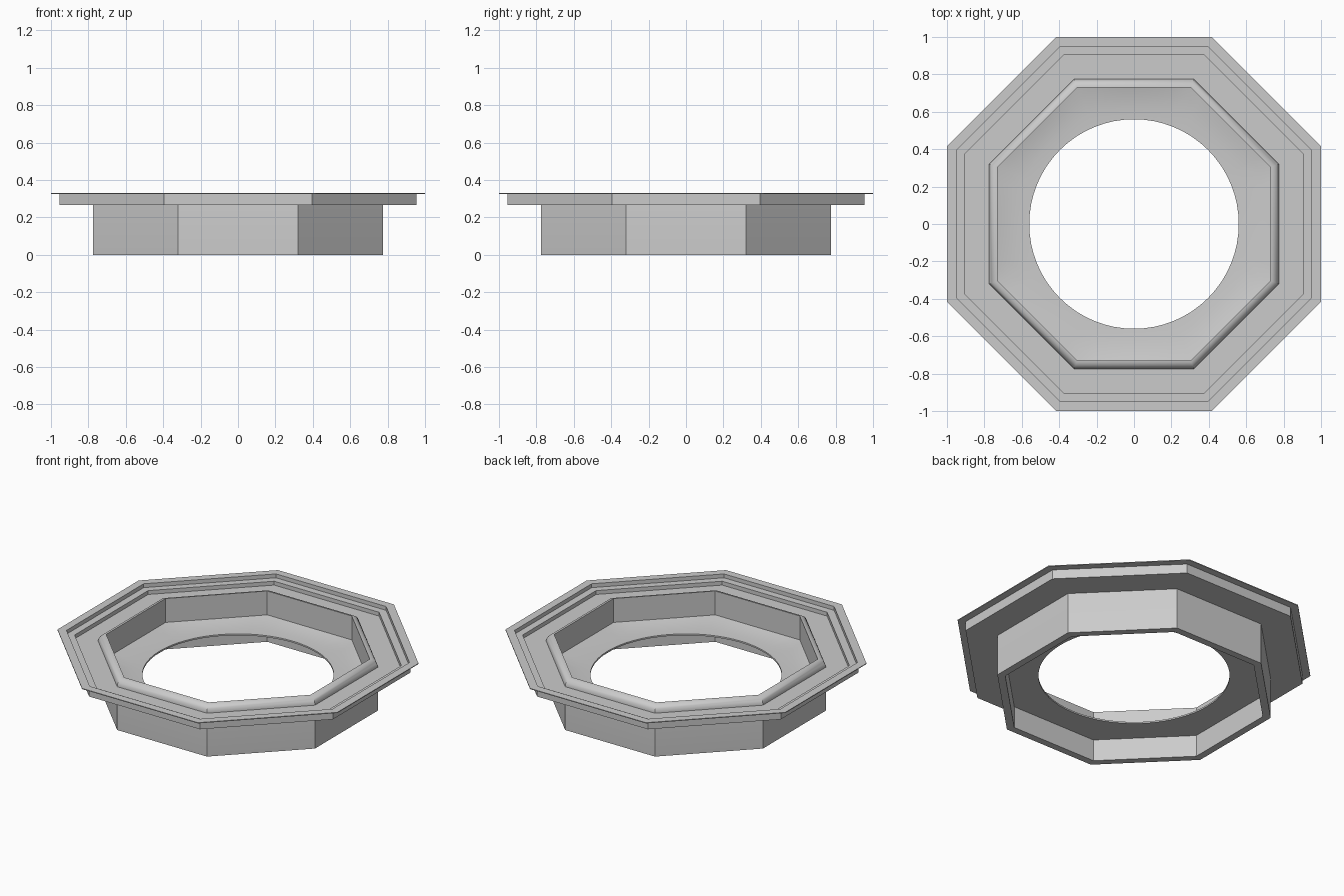
import bpy, bmesh, math

if "Cube" in bpy.data.objects:
    bpy.data.objects.remove(bpy.data.objects["Cube"], do_unlink=True)

SIDES = 8
STEP = 2 * math.pi / SIDES

grey = bpy.data.materials.new("plain grey")
grey.use_nodes = True
grey.diffuse_color = (0.6, 0.6, 0.6, 1)
grey.node_tree.nodes["Principled BSDF"].inputs["Base Color"].default_value = (0.6, 0.6, 0.6, 1)


def octagon_point(apothem, angle, z, roundness=0.0):
    """Point on an octagon with flats on the axes, blended towards a circle."""
    off = (angle + STEP / 2) % STEP - STEP / 2
    r = apothem * (roundness + (1 - roundness) / math.cos(off))
    return r * math.cos(angle), r * math.sin(angle), z


def sweep(name, profile, segments=SIDES):
    """Sweep a closed (apothem, height, roundness) profile round the centre."""
    bm = bmesh.new()
    rings = []
    for i in range(segments):
        angle = STEP / 2 + 2 * math.pi * i / segments
        rings.append([bm.verts.new(octagon_point(p[0], angle, p[1], *p[2:])) for p in profile])
    n = len(profile)
    for i, ring in enumerate(rings):
        nxt = rings[(i + 1) % segments]
        for j in range(n):
            k = (j + 1) % n
            bm.faces.new((ring[j], nxt[j], nxt[k], ring[k]))
    bmesh.ops.recalc_face_normals(bm, faces=bm.faces)
    mesh = bpy.data.meshes.new(name)
    bm.to_mesh(mesh)
    bm.free()
    mesh.materials.append(grey)
    obj = bpy.data.objects.new(name, mesh)
    bpy.context.collection.objects.link(obj)
    bpy.ops.object.select_all(action="DESELECT")
    obj.select_set(True)
    bpy.context.view_layer.objects.active = obj
    bpy.ops.object.shade_smooth_by_angle(angle=math.radians(30))
    return obj


# Upright octagonal wall with a rolled top edge
roll = [(0.73 + 0.045 * math.cos(t), 0.28 + 0.048 * math.sin(t))
        for t in (math.pi / 2 * i / 6 for i in range(7))]
sweep("octagonal_wall", [(0.73, 0), (0.775, 0)] + roll)

# Stepped flange with a thin overhanging lip
sweep("stepped_flange", [
    (0.77, 0.265), (0.955, 0.265), (0.955, 0.325), (1, 0.325), (1, 0.33),
    (0.95, 0.33), (0.95, 0.305), (0.905, 0.305), (0.905, 0.28), (0.77, 0.28)])

# Inner shelf running from the octagonal wall to the round opening
sweep("inner_shelf", [
    (0.735, 0.14, 0), (0.735, 0.175, 0), (0.69, 0.163, 0.25),
    (0.62, 0.153, 0.7), (0.56, 0.15, 1), (0.56, 0.14, 1)], segments=64)
